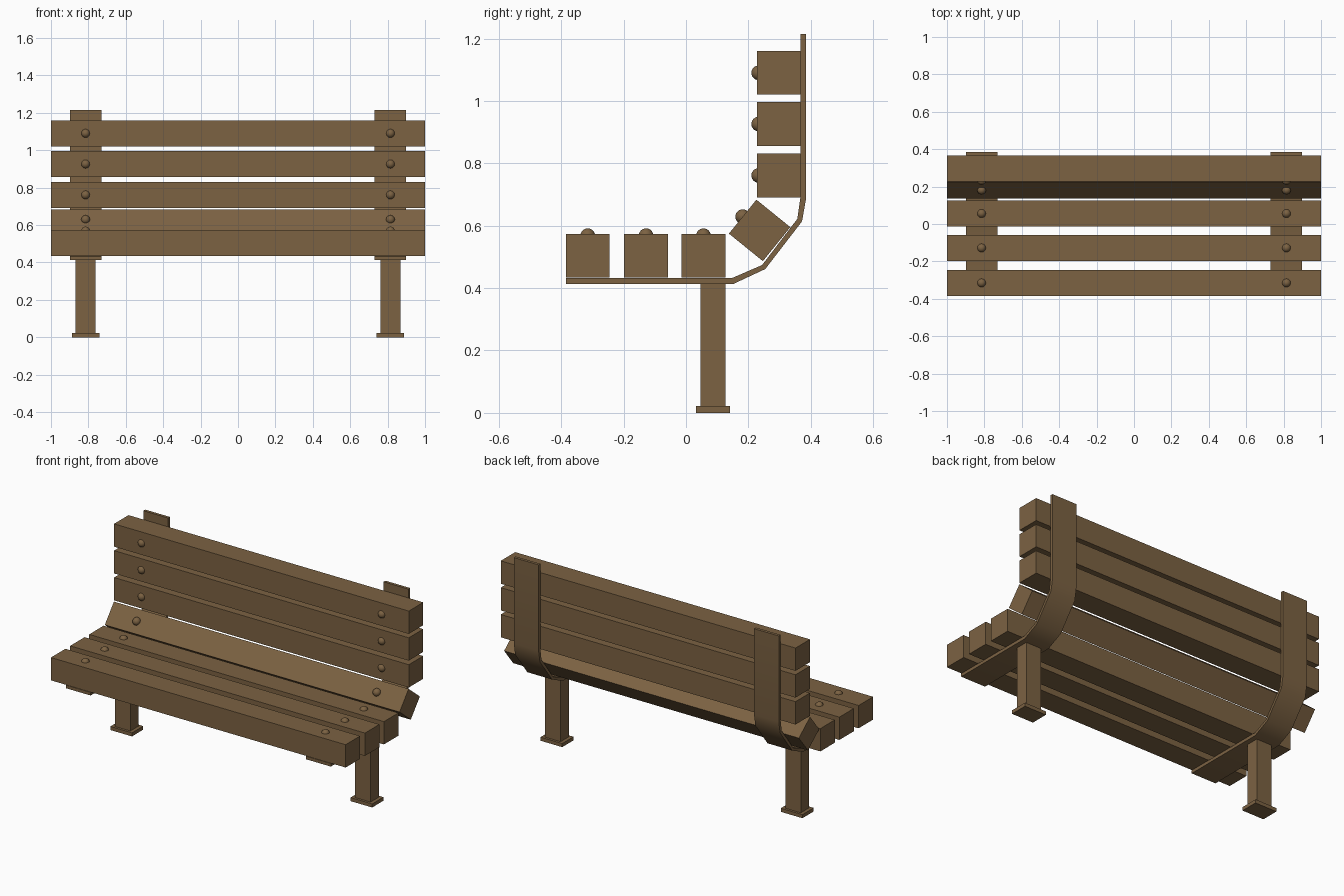
import bpy, bmesh, math
from mathutils import Matrix, Vector

if "Cube" in bpy.data.objects:
    bpy.data.objects.remove(bpy.data.objects["Cube"])

wood = bpy.data.materials.new("brown_wood")
wood.diffuse_color = (0.2, 0.122, 0.055, 1)
wood.use_nodes = True
wood.node_tree.nodes["Principled BSDF"].inputs["Base Color"].default_value = wood.diffuse_color


def finish(name, bm, smooth=False):
    bmesh.ops.recalc_face_normals(bm, faces=bm.faces[:])
    mesh = bpy.data.meshes.new(name)
    bm.to_mesh(mesh)
    bm.free()
    mesh.materials.append(wood)
    ob = bpy.data.objects.new(name, mesh)
    bpy.context.collection.objects.link(ob)
    if smooth:
        bpy.ops.object.select_all(action='DESELECT')
        ob.select_set(True)
        bpy.context.view_layer.objects.active = ob
        bpy.ops.object.shade_smooth_by_angle(angle=math.radians(40))
    return ob


def box(name, center, size, tilt=0.0):
    bm = bmesh.new()
    m = (Matrix.Translation(center) @ Matrix.Rotation(tilt, 4, 'X')
         @ Matrix.Diagonal((*size, 1)))
    bmesh.ops.create_cube(bm, size=1, matrix=m)
    return finish(name, bm)


def bolt(name, center):
    bm = bmesh.new()
    bmesh.ops.create_uvsphere(bm, u_segments=20, v_segments=12, radius=0.0235,
                              matrix=Matrix.Translation(center))
    return finish(name, bm, True)


SIDE = 0.815   # x of straps, legs and bolts
T = 0.14       # slat thickness

# slats: name, y, z, tilt about x, bolt depth below the face
slats = [
    ("seat_slat_front", -0.315, 0.504, 0, 0.006),
    ("seat_slat_middle", -0.128, 0.504, 0, 0.006),
    ("seat_slat_rear", 0.056, 0.504, 0, 0.006),
    ("corner_slat", 0.236, 0.585, 51, 0.0),
    ("back_slat_lower", 0.297, 0.761, 90, 0.006),
    ("back_slat_middle", 0.297, 0.926, 90, 0.006),
    ("back_slat_upper", 0.297, 1.090, 90, 0.006),
]
for name, y, z, deg, depth in slats:
    a = math.radians(deg)
    box(name, (0, y, z), (2, T, T), a)
    n = Vector((0, -math.sin(a), math.cos(a))) * (T / 2 - depth)
    for side, s in (("left", -1), ("right", 1)):
        bolt(f"{name}_bolt_{side}", (s * SIDE, y + n.y, z + n.z))

# bent strap profile (y, z): outer edge then inner edge back
outer = [(-0.385, 0.413), (0.151, 0.413), (0.254, 0.461), (0.372, 0.614),
         (0.385, 0.688), (0.385, 1.214)]
inner = [(0.367, 1.214), (0.367, 0.692), (0.357, 0.622), (0.244, 0.474),
         (0.147, 0.432), (-0.385, 0.432)]


def strap(name, x, width):
    bm = bmesh.new()
    profile = outer + inner
    n, k = len(profile), len(outer)
    a, b = [[bm.verts.new((x + dx, y, z)) for y, z in profile]
            for dx in (-width / 2, width / 2)]
    for i in range(n):
        j = (i + 1) % n
        bm.faces.new((a[i], a[j], b[j], b[i]))
    for ring in (a, b):
        for i in range(k - 1):
            bm.faces.new((ring[i], ring[i + 1], ring[n - 2 - i], ring[n - 1 - i]))
    finish(name, bm, True)


# straps, legs and feet on both sides
for side, s in (("left", -1), ("right", 1)):
    x = s * SIDE
    strap(f"support_strap_{side}", x, 0.168)
    box(f"leg_{side}", (x, 0.086, 0.217), (0.105, 0.08, 0.394))
    box(f"foot_{side}", (x, 0.086, 0.011), (0.147, 0.109, 0.022))
